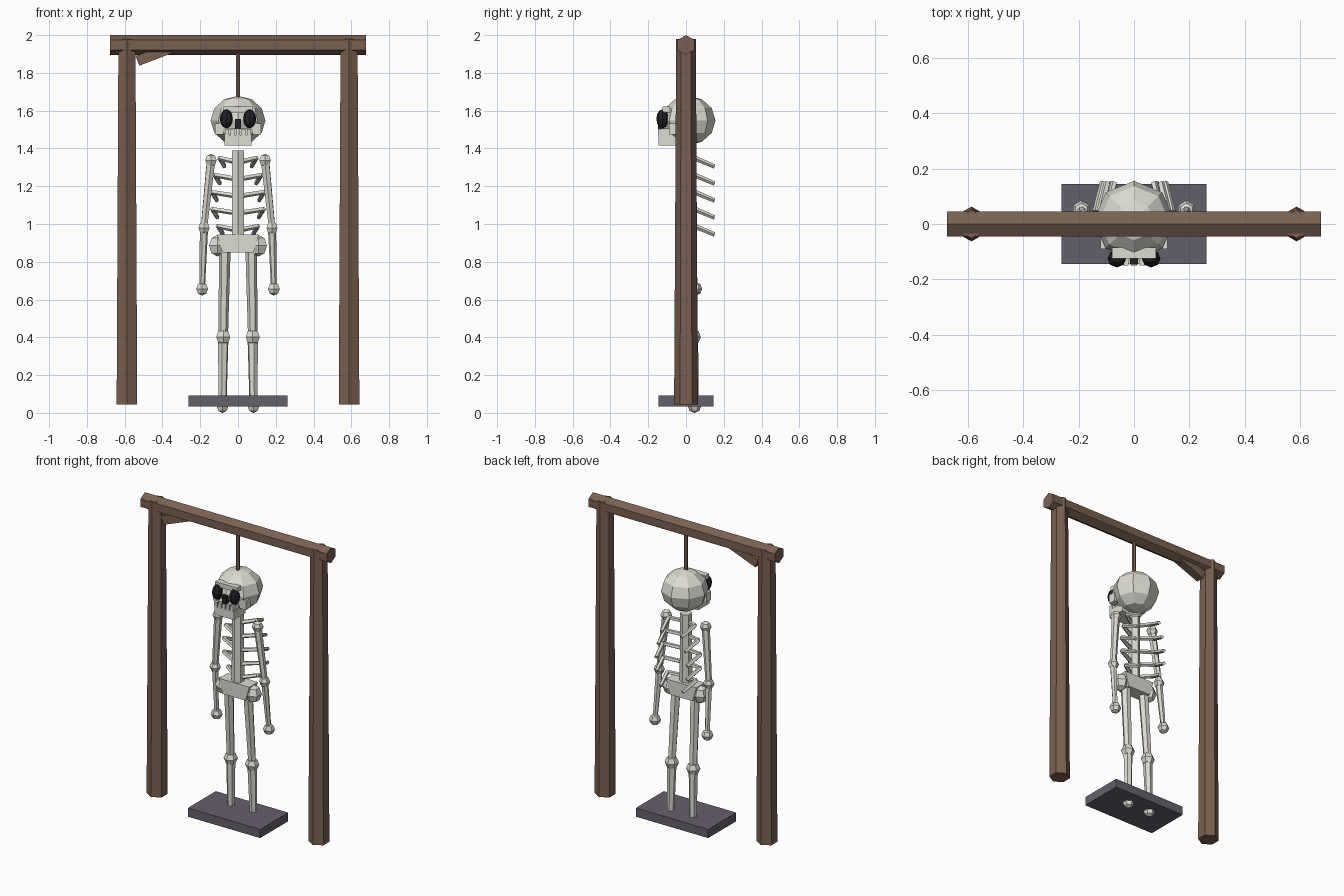
import bpy, bmesh
from math import radians, pi
from mathutils import Vector, Matrix

if "Cube" in bpy.data.objects:
    bpy.data.objects.remove(bpy.data.objects["Cube"])


def material(name, rgb):
    m = bpy.data.materials.new(name)
    m.diffuse_color = (*rgb, 1)
    m.use_nodes = True
    m.node_tree.nodes["Principled BSDF"].inputs["Base Color"].default_value = m.diffuse_color
    return m


WOOD = material("wood", (0.19, 0.12, 0.08))
BONE = material("bone", (0.72, 0.71, 0.65))
DARK = material("dark", (0.015, 0.015, 0.02))
SLATE = material("slate", (0.13, 0.115, 0.15))


def finish(name, bm, mat):
    bmesh.ops.recalc_face_normals(bm, faces=bm.faces)
    me = bpy.data.meshes.new(name)
    bm.to_mesh(me)
    bm.free()
    me.materials.append(mat)
    ob = bpy.data.objects.new(name, me)
    bpy.context.collection.objects.link(ob)
    return ob


def rod(name, a, b, r1, r2, mat, sides=6, twist=0.0):
    """Flat-sided tapered rod from a to b."""
    a, b = Vector(a), Vector(b)
    d = b - a
    bm = bmesh.new()
    bmesh.ops.create_cone(bm, cap_ends=True, segments=sides, radius1=r1, radius2=r2, depth=d.length)
    rot = Vector((0, 0, 1)).rotation_difference(d).to_matrix().to_4x4()
    bm.transform(Matrix.Translation((a + b) / 2) @ rot @ Matrix.Rotation(twist, 4, 'Z'))
    return finish(name, bm, mat)


def ball(name, c, r, mat, seg=6, rings=4):
    bm = bmesh.new()
    bmesh.ops.create_uvsphere(bm, u_segments=seg, v_segments=rings, radius=1)
    bm.transform(Matrix.Translation(c) @ Matrix.Diagonal((*r, 1)))
    return finish(name, bm, mat)


def box(name, c, size, mat, tilt=0.0, bottom=1.0):
    bm = bmesh.new()
    bmesh.ops.create_cube(bm, size=1)
    for v in bm.verts:
        if v.co.z < 0:
            v.co.x *= bottom
    bm.transform(Matrix.Translation(c) @ Matrix.Rotation(tilt, 4, 'Y') @ Matrix.Diagonal((*size, 1)))
    return finish(name, bm, mat)


# Frame: hexagonal posts and beam, one brace, rope
for s, side in ((-1, "left"), (1, "right")):
    rod(f"post_{side}", (s * 0.588, 0, 0.045), (s * 0.588, 0, 1.98), 0.063, 0.052, WOOD, 6, 0)
beam = bmesh.new()
bmesh.ops.create_cone(beam, cap_ends=True, segments=6, radius1=0.052, radius2=0.052, depth=1.354)
beam.transform(Matrix.Translation((0, 0, 1.948)) @ Matrix.Rotation(pi / 2, 4, 'Y') @ Matrix.Rotation(pi / 2, 4, 'Z'))
bv = list(beam.verts)
if max(v.co.z for v in bv) < 1.998:   # keep a ridge on top
    beam.transform(Matrix.Translation((0, 0, 1.948)) @ Matrix.Rotation(pi / 2, 4, 'X') @ Matrix.Translation((0, 0, -1.948)))
finish("top_beam", beam, WOOD)
box("brace", (-0.425, 0, 1.905), (0.23, 0.055, 0.055), WOOD, radians(-21))
rod("rope", (0, 0, 1.66), (0, 0, 1.92), 0.013, 0.013, WOOD)

# Base slab
box("base_slab", (0, 0, 0.063), (0.526, 0.29, 0.057), SLATE)

# Skull
ball("cranium", (0, 0.013, 1.548), (0.145, 0.143, 0.13), BONE, 8, 6)
box("jaw", (0, -0.085, 1.443), (0.142, 0.12, 0.056), BONE)
box("brow", (0, -0.105, 1.606), (0.16, 0.04, 0.03), BONE)
box("nose_hole", (0, -0.132, 1.53), (0.03, 0.03, 0.052), DARK)
box("upper_jaw", (0, -0.095, 1.485), (0.13, 0.07, 0.04), BONE)
for i in range(5):
    box(f"tooth_{i}", ((i - 2) * 0.029, -0.137, 1.485), (0.02, 0.025, 0.034), BONE)
for s, side in ((-1, "left"), (1, "right")):
    ball(f"eye_socket_{side}", (s * 0.062, -0.125, 1.557), (0.034, 0.032, 0.05), DARK, 8, 6)
    box(f"cheekbone_{side}", (s * 0.098, -0.065, 1.503), (0.045, 0.05, 0.06), BONE)

# Spine and pelvis
rod("spine", (0, 0, 0.93), (0, 0, 1.39), 0.038, 0.036, BONE, 6)
box("pelvis", (0, 0.005, 0.897), (0.22, 0.09, 0.095), BONE, 0, 0.75)

# Ribs and limbs, both sides
rib_reach = (0.097, 0.122, 0.137, 0.135, 0.105)
for s, side in ((-1, "left"), (1, "right")):
    for i, w in enumerate(rib_reach):
        z = 1.335 - 0.09 * i
        bend = (s * w, 0.045, z + 0.014)
        rod(f"rib_{side}_{i}_inner", (s * 0.02, 0, z - 0.004), bend, 0.014, 0.013, BONE, 5)
        rod(f"rib_{side}_{i}_outer", bend, (s * (w - 0.025), 0.15, z - 0.03), 0.014, 0.012, BONE, 5)

    shoulder, elbow, wrist = (s * 0.143, 0, 1.337), (s * 0.18, 0.02, 0.98), (s * 0.19, 0.05, 0.657)
    hip, knee, ankle = (s * 0.07, 0.005, 0.87), (s * 0.078, 0.036, 0.402), (s * 0.082, 0.045, 0.036)
    for part, a, b, r1, r2 in (("upper_arm", shoulder, elbow, 0.025, 0.019),
                               ("forearm", elbow, wrist, 0.022, 0.015),
                               ("thigh", hip, knee, 0.031, 0.025),
                               ("shin", knee, ankle, 0.029, 0.022)):
        rod(f"{part}_{side}", a, b, r1, r2, BONE)
    for part, c, r in (("shoulder", shoulder, 0.035), ("elbow", elbow, 0.034), ("hand", wrist, 0.036),
                       ("knee", knee, 0.043), ("foot", ankle, 0.036)):
        ball(f"{part}_{side}", c, (r, r, r), BONE)
    ball(f"hip_{side}", (s * 0.108, 0.005, 0.885), (0.052, 0.05, 0.057), BONE)
